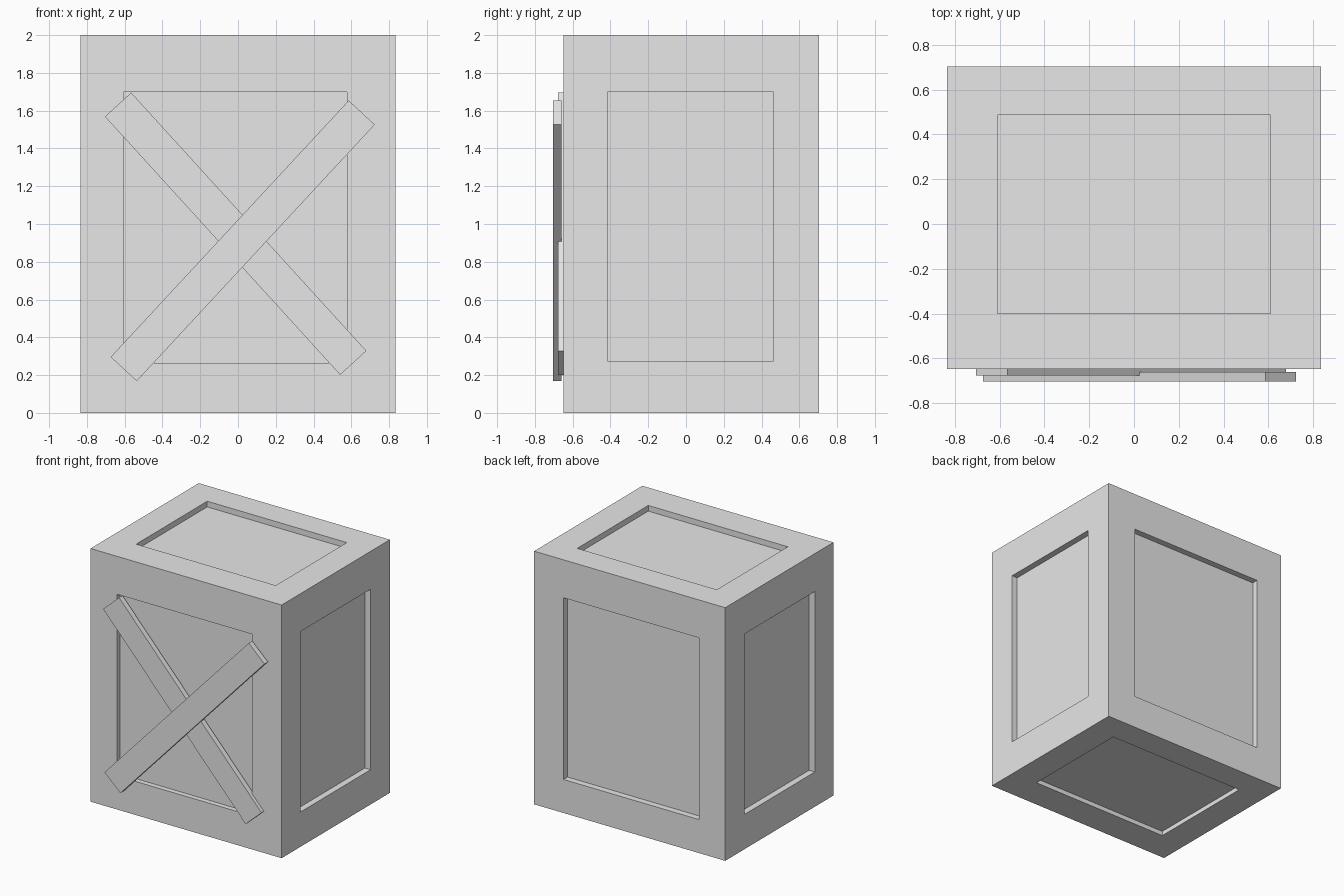
import bpy
import bmesh
from mathutils import Vector

cube = bpy.data.objects.get("Cube")
if cube:
    bpy.data.objects.remove(cube, do_unlink=True)

grey = bpy.data.materials.new("plain_grey")
grey.use_nodes = True
grey.diffuse_color = (0.8, 0.8, 0.8, 1)
grey.node_tree.nodes["Principled BSDF"].inputs["Base Color"].default_value = (0.8, 0.8, 0.8, 1)

LOW = Vector((-0.835, -0.648, 0.0))
HIGH = Vector((0.835, 0.703, 2.0))


def finish(name, bm):
    bmesh.ops.recalc_face_normals(bm, faces=bm.faces)
    mesh = bpy.data.meshes.new(name)
    bm.to_mesh(mesh)
    bm.free()
    mesh.materials.append(grey)
    obj = bpy.data.objects.new(name, mesh)
    bpy.context.collection.objects.link(obj)


def add_box(bm, low, high):
    verts = bmesh.ops.create_cube(bm, size=1)["verts"]
    for v in verts:
        for i in range(3):
            v.co[i] = high[i] if v.co[i] > 0 else low[i]


# Recessed panel of each side: axis, side, depth, then low and high corner
# along the two remaining axes
PANELS = [
    (1, -1, 0.04, (-0.605, 0.265), (0.578, 1.70)),
    (1, 1, 0.05, (-0.605, 0.265), (0.578, 1.70)),
    (0, -1, 0.05, (-0.415, 0.275), (0.462, 1.70)),
    (0, 1, 0.05, (-0.415, 0.275), (0.462, 1.70)),
    (2, -1, 0.035, (-0.61, -0.40), (0.61, 0.487)),
    (2, 1, 0.045, (-0.61, -0.40), (0.61, 0.487)),
]

# Crate body with a sunken panel in every face
bm = bmesh.new()
add_box(bm, LOW, HIGH)
bm.normal_update()
outer_faces = list(bm.faces)
for axis, side, depth, low, high in PANELS:
    face = next(f for f in outer_faces if f.normal[axis] * side > 0.9)
    others = [i for i in range(3) if i != axis]
    # Inset border, fitted to the panel rectangle
    bmesh.ops.inset_individual(bm, faces=[face], thickness=0.2)
    for v in face.verts:
        for k, i in enumerate(others):
            middle = (LOW[i] + HIGH[i]) / 2
            v.co[i] = high[k] if v.co[i] > middle else low[k]
    # Upright walls down to the panel floor
    bmesh.ops.inset_individual(bm, faces=[face], thickness=0)
    for v in face.verts:
        v.co[axis] -= side * depth
finish("crate_body", bm)


# Diagonal planks across the front
def plank(name, start, end, back, front, width=0.188):
    a = Vector((start[0], 0, start[1]))
    b = Vector((end[0], 0, end[1]))
    along = (b - a).normalized()
    across = Vector((-along.z, 0, along.x))
    bm = bmesh.new()
    verts = bmesh.ops.create_cube(bm, size=1)["verts"]
    for v in verts:
        x, y, z = v.co
        v.co = (b if x > 0 else a) + across * (z * width)
        v.co.y = back if y > 0 else front
    finish(name, bm)


plank("lower_plank", (-0.635, 1.632), (0.61, 0.265), -0.634, -0.677)
plank("upper_plank", (-0.605, 0.232), (0.655, 1.59), -0.66, -0.703)
